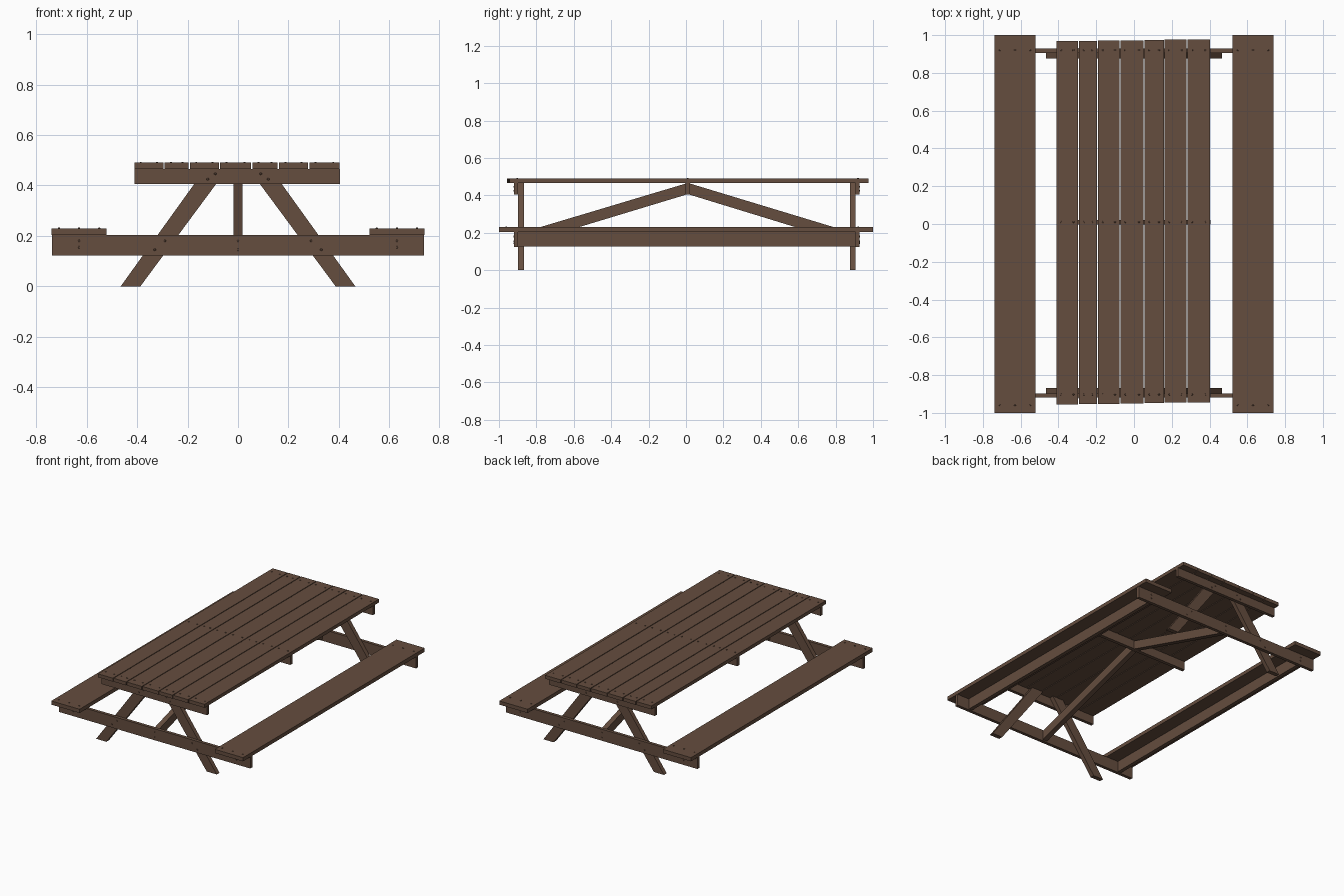
import bpy, bmesh, math

if "Cube" in bpy.data.objects:
    bpy.data.objects.remove(bpy.data.objects["Cube"])

wood = bpy.data.materials.new("brown wood")
wood.diffuse_color = (0.130, 0.075, 0.049, 1)
wood.use_nodes = True
wood.node_tree.nodes["Principled BSDF"].inputs["Base Color"].default_value = wood.diffuse_color


def finish(name, bm):
    bmesh.ops.recalc_face_normals(bm, faces=bm.faces)
    me = bpy.data.meshes.new(name)
    bm.to_mesh(me)
    bm.free()
    me.materials.append(wood)
    ob = bpy.data.objects.new(name, me)
    bpy.context.collection.objects.link(ob)
    return ob


def prism(name, outline, offset):
    """Extrude a planar outline of 3D points along an offset."""
    bm = bmesh.new()
    face = bm.faces.new([bm.verts.new(p) for p in outline])
    ext = bmesh.ops.extrude_face_region(bm, geom=[face])
    bmesh.ops.translate(bm, vec=offset,
                        verts=[v for v in ext["geom"] if isinstance(v, bmesh.types.BMVert)])
    return finish(name, bm)


def box(name, x0, x1, y0, y1, z0, z1):
    return prism(name, [(x0, y0, z0), (x1, y0, z0), (x1, y1, z0), (x0, y1, z0)],
                 (0, 0, z1 - z0))


def heads(name, points, axis, r=0.0055, depth=0.005):
    """Small hexagonal bolt or nail heads, in one mesh."""
    bm = bmesh.new()
    for p in points:
        ret = bmesh.ops.create_cone(bm, cap_ends=True, segments=6, radius1=r,
                                    radius2=r * 0.7, depth=depth)
        for v in ret["verts"]:
            x, y, z = v.co
            v.co = (x, axis * z, y) if axis else (x, y, z)
            for k in range(3):
                v.co[k] += p[k]
    finish(name, bm)


# Table top planks, slightly uneven at the ends
edges = [-0.413, -0.293, -0.193, -0.073, 0.054, 0.16, 0.28, 0.405]
top_nails = []
for i in range(7):
    a, b = edges[i] + 0.0025, edges[i + 1] - 0.0025
    box(f"top_plank_{i + 1}", a, b, -0.956 + 0.002 * i, 0.968 + 0.0015 * i, 0.466, 0.49)
    for y in (-0.903, 0.01, 0.92):
        top_nails += [(a + 0.025, y, 0.491), (b - 0.025, y, 0.491)]
heads("top_nails", top_nails, 0)

# Centre cleat under the top
box("centre_cleat", -0.41, 0.405, -0.002, 0.022, 0.405, 0.466)

for s, end in ((-1, "front"), (1, "back")):
    inner = 0.897 if s < 0 else 0.906   # plane where beams meet legs
    outer = inner + 0.022
    y0, y1 = sorted((s * inner, s * outer))
    # Outer cleat and long cross beam carrying the seats
    box(f"{end}_cleat", -0.41, 0.405, y0, y1, 0.405, 0.466)
    box(f"{end}_cross_beam", -0.738, 0.738, y0, y1, 0.123, 0.203)
    # Splayed legs on the inner side of the beams
    for m, side in ((-1, "left"), (1, "right")):
        prism(f"{end}_{side}_leg",
              [(m * x, s * inner, z) for x, z in
               ((0.465, 0), (0.387, 0), (0.042, 0.466), (0.13, 0.466))],
              (0, -s * 0.03, 0))
    # Diagonal brace from cross beam to centre cleat
    prism(f"{end}_brace",
          [(-0.018, s * inner, 0.132), (-0.018, s * inner, 0.195),
           (-0.018, 0.01 + s * 0.012, 0.463), (-0.018, 0.01 + s * 0.012, 0.403)],
          (0.036, 0, 0))
    # Bolt heads on the end faces
    pts = [(0, 0.18), (0, 0.145)]
    for m in (-1, 1):
        pts += [(m * x, z) for x, z in ((0.63, 0.18), (0.63, 0.155), (0.29, 0.18),
                                        (0.33, 0.145), (0.09, 0.446), (0.12, 0.425))]
    heads(f"{end}_bolts", [(x, s * (outer + 0.001), z) for x, z in pts], s)

# Seats with a rail under each
for m, side in ((-1, "left"), (1, "right")):
    x0, x1 = sorted((m * 0.521, m * 0.739))
    box(f"{side}_seat", x0, x1, -1, 1, 0.204, 0.23)
    box(f"{side}_seat_rail", m * 0.63 - 0.013, m * 0.63 + 0.013, -0.897, 0.906, 0.128, 0.204)
    heads(f"{side}_seat_nails", [(m * x, y, 0.231) for x in (0.55, 0.63, 0.71)
                                 for y in (-0.96, 0.92)], 0)
